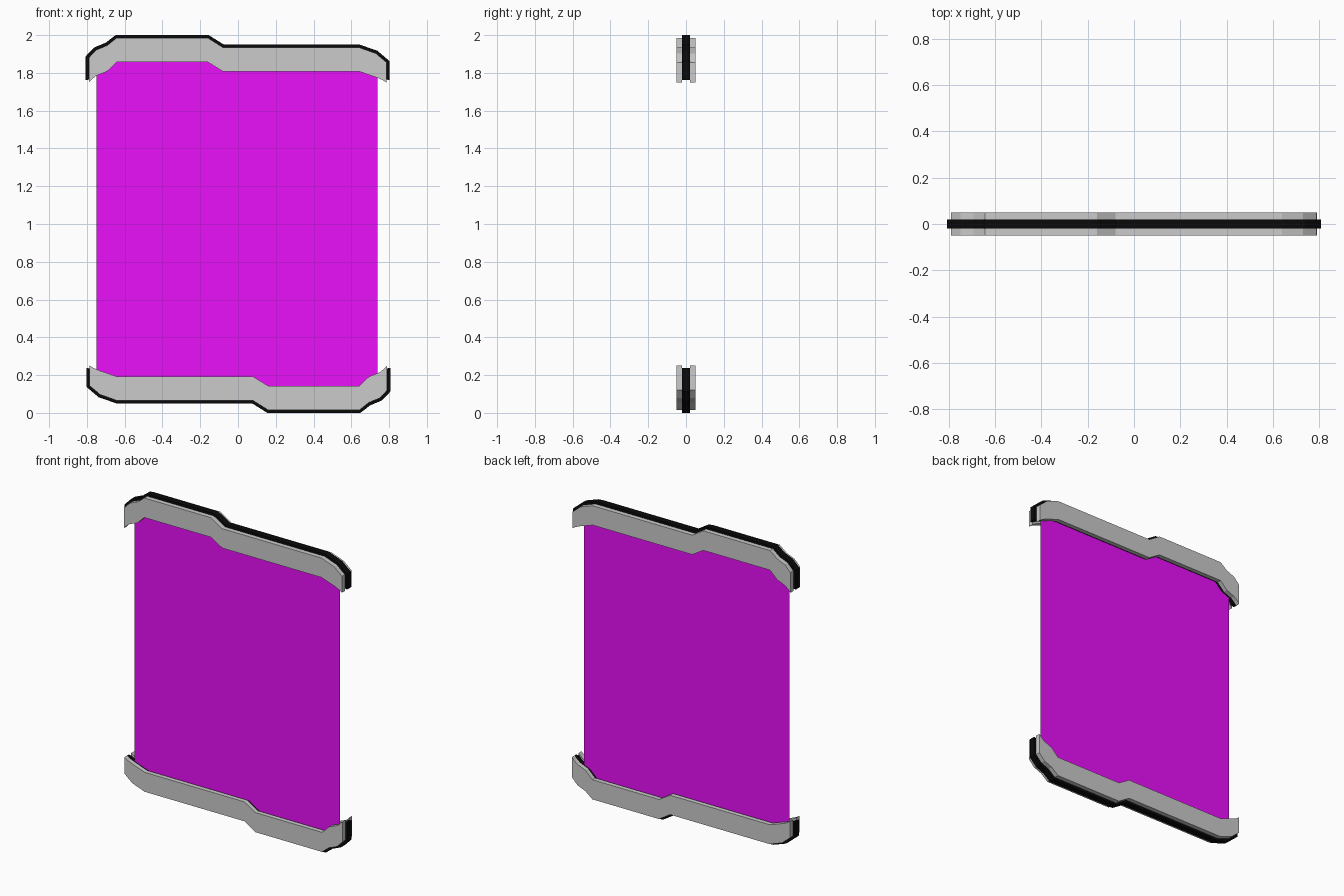
import bpy, bmesh

if "Cube" in bpy.data.objects:
    bpy.data.objects.remove(bpy.data.objects["Cube"])


def material(name, color):
    m = bpy.data.materials.new(name)
    m.diffuse_color = color
    m.use_nodes = True
    m.node_tree.nodes["Principled BSDF"].inputs["Base Color"].default_value = m.diffuse_color
    return m


black = material("black_trim", (0.003, 0.003, 0.003, 1))
magenta = material("magenta_panel", (0.82, 0.005, 0.95, 1))


def turn(points):
    # Half turn about the panel centre: top rail -> bottom rail
    return [(-x, 2 - z) for x, z in points]


def make_object(name, bm, mat=None):
    bmesh.ops.recalc_face_normals(bm, faces=bm.faces)
    mesh = bpy.data.meshes.new(name)
    bm.to_mesh(mesh)
    bm.free()
    ob = bpy.data.objects.new(name, mesh)
    bpy.context.collection.objects.link(ob)
    if mat:
        mesh.materials.append(mat)


def strip(name, outer, inner, y0, y1, mat=None):
    # Band between two matching paths, given depth from y0 to y1
    bm = bmesh.new()
    rings = [[bm.verts.new((x, y, z)) for (x, z), y in
              ((o, y0), (o, y1), (i, y1), (i, y0))] for o, i in zip(outer, inner)]
    for a, b in zip(rings, rings[1:]):
        for k in range(4):
            n = (k + 1) % 4
            bm.faces.new((a[k], a[n], b[n], b[k]))
    bm.faces.new(rings[0])
    bm.faces.new(rings[-1])
    make_object(name, bm, mat)


# Top rail profiles (x, z), left to right
plate_outer = [(-.79, 1.77), (-.79, 1.88), (-.75, 1.922), (-.693, 1.945), (-.643, 1.985),
               (-.16, 1.985), (-.08, 1.935), (.64, 1.935), (.73, 1.903), (.787, 1.855), (.787, 1.77)]
plate_inner = [(-.79, 1.748), (-.775, 1.765), (-.75, 1.785), (-.693, 1.808), (-.643, 1.857),
               (-.16, 1.857), (-.08, 1.808), (.64, 1.808), (.735, 1.775), (.765, 1.762), (.787, 1.748)]
trim_outer = [(-.807, 1.762), (-.807, 1.887), (-.76, 1.935), (-.7, 1.96), (-.648, 2.0),
              (-.155, 2.0), (-.075, 1.95), (.643, 1.95), (.738, 1.917), (.803, 1.862), (.803, 1.762)]
trim_inner = [(-.785, 1.765), (-.77, 1.785)] + [(x, z + .013) for x, z in plate_inner[2:9]] \
    + [(.765, 1.778), (.783, 1.765)]

# Two grey plates with a black strip between them, at both ends
for end, place in (("top", lambda p: p), ("bottom", turn)):
    po, pi, to, ti = map(place, (plate_outer, plate_inner, trim_outer, trim_inner))
    strip(end + "_front_plate", po, pi, -.05, -.02)
    strip(end + "_back_plate", po, pi, .02, .05)
    strip(end + "_black_trim", to, ti, -.02, .02, black)

# Thin panel reaching between the rails
edge = [(-.75, 1.8)] + [(x, z + .02) for x, z in plate_inner[3:8]] + [(.738, 1.795)]
low = [(-.75 if x < -.7 else .738 if x > .7 else x, z) for x, z in turn(edge)]
bm = bmesh.new()
bm.faces.new([bm.verts.new((x, 0, z)) for x, z in edge + low])
make_object("panel", bm, magenta)
